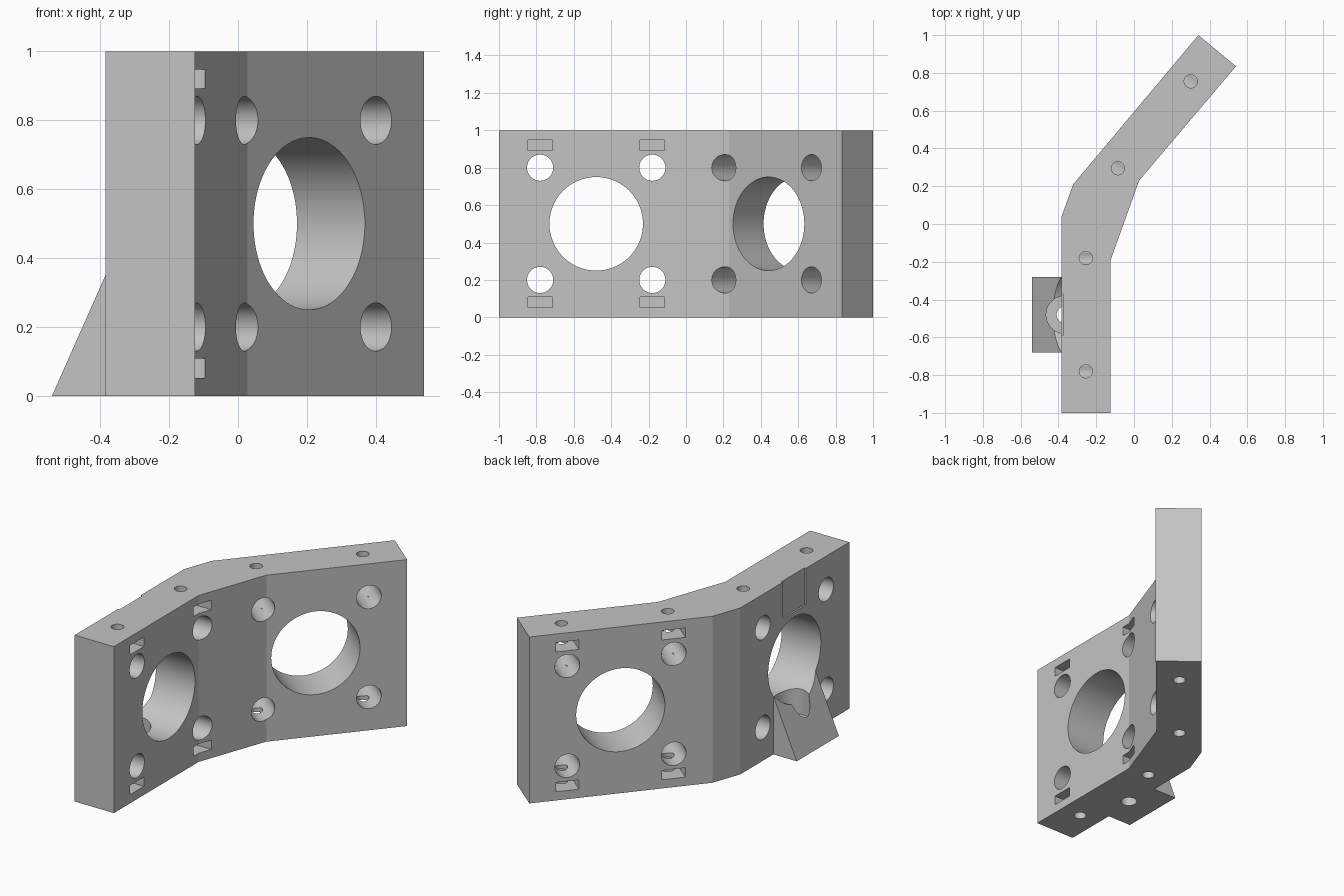
import bpy, bmesh, math
from mathutils import Matrix, Vector

if "Cube" in bpy.data.objects:
    bpy.data.objects.remove(bpy.data.objects["Cube"])

grey = bpy.data.materials.new("light grey")
grey.use_nodes = True
COLOUR = (0.55, 0.55, 0.55, 1)
grey.diffuse_color = COLOUR
grey.node_tree.nodes["Principled BSDF"].inputs["Base Color"].default_value = COLOUR


def add_object(name, bm):
    bmesh.ops.recalc_face_normals(bm, faces=bm.faces)
    mesh = bpy.data.meshes.new(name)
    bm.to_mesh(mesh)
    bm.free()
    mesh.materials.append(grey)
    obj = bpy.data.objects.new(name, mesh)
    bpy.context.scene.collection.objects.link(obj)
    return obj


def prism(name, points, offset):
    bm = bmesh.new()
    face = bm.faces.new([bm.verts.new(p) for p in points])
    geom = bmesh.ops.extrude_face_region(bm, geom=[face])["geom"]
    moved = [v for v in geom if isinstance(v, bmesh.types.BMVert)]
    bmesh.ops.translate(bm, verts=moved, vec=offset)
    return add_object(name, bm)


def cylinder(name, start, end, radius, sides=64):
    start, end = Vector(start), Vector(end)
    axis = end - start
    turn = axis.to_track_quat('Z', 'Y').to_matrix().to_4x4()
    bm = bmesh.new()
    bmesh.ops.create_cone(bm, cap_ends=True, segments=sides, radius1=radius, radius2=radius,
                          depth=axis.length,
                          matrix=Matrix.Translation((start + end) / 2) @ turn)
    return add_object(name, bm)


def box(name, centre, size, angle=0):
    bm = bmesh.new()
    bmesh.ops.create_cube(bm, size=1, matrix=Matrix.Translation(centre)
                          @ Matrix.Rotation(angle, 4, 'Z') @ Matrix.Diagonal((*size, 1)))
    return add_object(name, bm)


tools = []


def combine(tool, operation='DIFFERENCE'):
    mod = bracket.modifiers.new(tool.name, 'BOOLEAN')
    mod.operation = operation
    mod.solver = 'EXACT'
    mod.object = tool
    tool.hide_render = True
    tools.append(tool)


# Bent plate
outline = [(-0.385, -1), (-0.125, -1), (-0.125, -0.195), (0.027, 0.23),
           (0.54, 0.835), (0.341, 1), (-0.322, 0.21), (-0.385, 0.035)]
bracket = prism("bent_bracket", [(x, y, 0) for x, y in outline], (0, 0, 1))

# Sloped foot on the outer face
combine(prism("sloped_foot", [(-0.54, -0.68, 0), (-0.385, -0.68, 0.35),
                              (-0.36, -0.68, 0.35), (-0.36, -0.68, 0)], (0, 0.4, 0)), 'UNION')

# Each arm: large bore, four bolt holes, set screw holes and nut slots
for centre, angle in (((-0.255, -0.48, 0.5), 0), ((0.1075, 0.525, 0.5), math.radians(140))):
    c = Vector(centre)
    normal = Vector((math.cos(angle), math.sin(angle), 0))
    along = Vector((-normal.y, normal.x, 0))
    combine(cylinder("bore", c - normal * 0.4, c + normal * 0.4, 0.25, 96))
    for side in (-1, 1):
        for up in (-1, 1):
            z = Vector((0, 0, up))
            spot = c + along * side * 0.3
            bolt = spot + z * 0.3
            combine(cylinder("bolt_hole", bolt - normal * 0.4, bolt + normal * 0.4, 0.07, 48))
            combine(cylinder("screw_hole", spot + z * 0.235, spot + z * 0.6, 0.035, 32))
            combine(box("nut_slot", spot + z * 0.42 + normal * 0.0675,
                        (0.265, 0.13, 0.056), angle))

# Counterbored mounting hole in the foot
combine(cylinder("mount_hole", (-0.365, -0.48, -0.1), (-0.365, -0.48, 0.3), 0.045, 32))
combine(cylinder("mount_counterbore", (-0.365, -0.48, 0.12), (-0.365, -0.48, 0.4), 0.1, 48))

# Shallow recessed panel above the bore
combine(box("panel_recess", (-0.425, -0.48, 0.93), (0.1, 0.22, 0.3)))

# Apply the cuts and remove the cutters
bpy.context.view_layer.update()
graph = bpy.context.evaluated_depsgraph_get()
result = bpy.data.meshes.new_from_object(bracket.evaluated_get(graph))
bracket.modifiers.clear()
bracket.data = result
result.materials.clear()
result.materials.append(grey)
for tool in tools:
    bpy.data.objects.remove(tool)

for obj in bpy.context.selected_objects:
    obj.select_set(False)
bracket.select_set(True)
bpy.context.view_layer.objects.active = bracket
bpy.ops.object.shade_smooth_by_angle(angle=math.radians(15))
